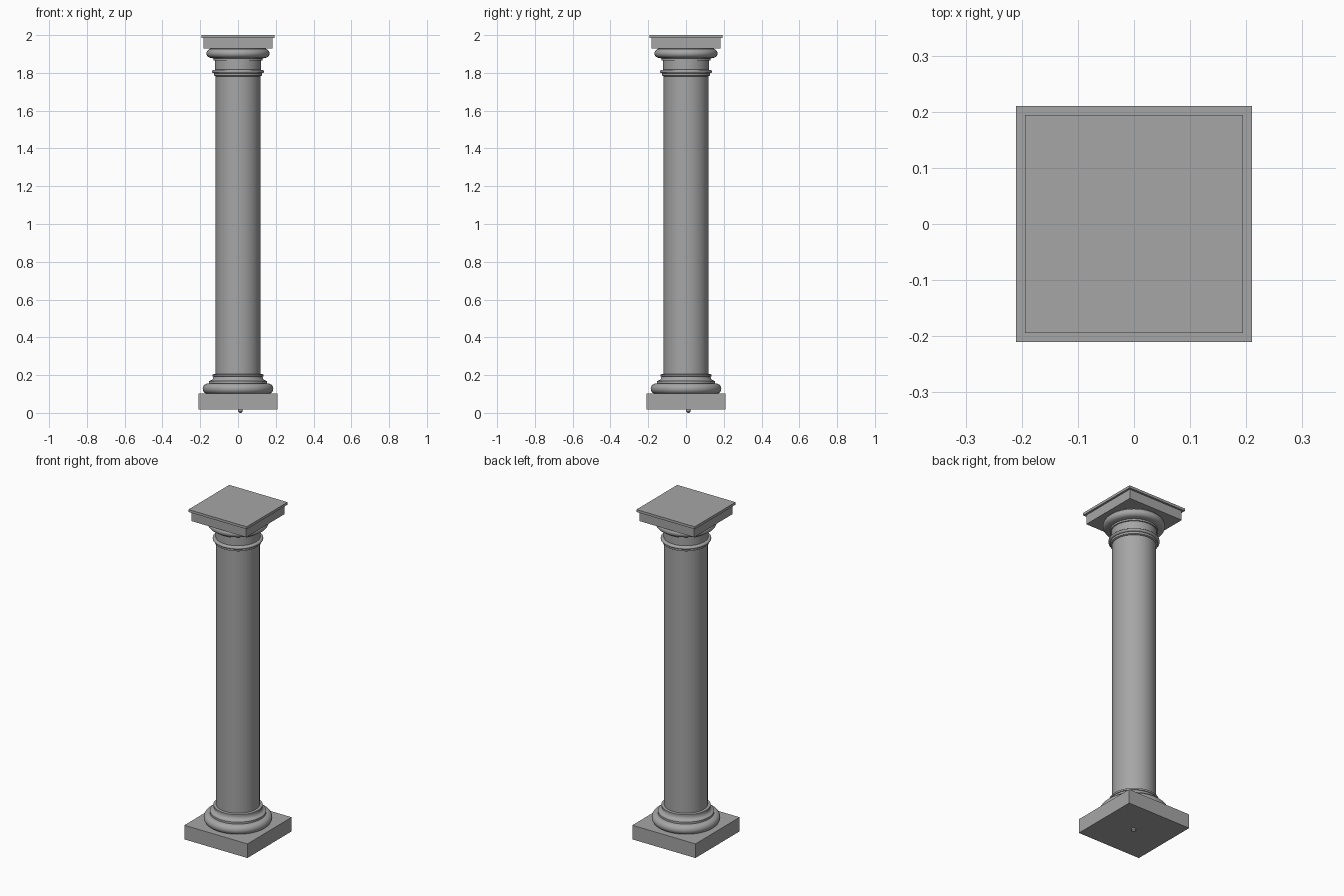
import bpy, bmesh, math

if "Cube" in bpy.data.objects:
    bpy.data.objects.remove(bpy.data.objects["Cube"])

stone = bpy.data.materials.new("grey_stone")
stone.diffuse_color = (0.38, 0.38, 0.38, 1)
stone.use_nodes = True
stone.node_tree.nodes["Principled BSDF"].inputs["Base Color"].default_value = stone.diffuse_color


def finish(name, bm):
    bmesh.ops.recalc_face_normals(bm, faces=bm.faces)
    mesh = bpy.data.meshes.new(name)
    bm.to_mesh(mesh)
    bm.free()
    mesh.materials.append(stone)
    obj = bpy.data.objects.new(name, mesh)
    bpy.context.collection.objects.link(obj)
    return obj


def slab(name, half, z0, z1):
    bm = bmesh.new()
    bmesh.ops.create_cube(bm, size=1)
    for v in bm.verts:
        v.co = (v.co.x * 2 * half, v.co.y * 2 * half, z0 if v.co.z < 0 else z1)
    return finish(name, bm)


def lathe(name, profile, center=(0, 0), sides=64):
    """Turn an open (radius, z) profile round the vertical axis and cap it."""
    bm = bmesh.new()
    rings = []
    for r, z in profile:
        rings.append([bm.verts.new((center[0] + r * math.cos(2 * math.pi * i / sides),
                                    center[1] + r * math.sin(2 * math.pi * i / sides), z))
                      for i in range(sides)])
    for a, b in zip(rings, rings[1:]):
        for i in range(sides):
            j = (i + 1) % sides
            bm.faces.new((a[i], a[j], b[j], b[i]))
    bm.faces.new(rings[0][::-1])
    bm.faces.new(rings[-1])
    obj = finish(name, bm)
    bpy.ops.object.select_all(action='DESELECT')
    obj.select_set(True)
    bpy.context.view_layer.objects.active = obj
    bpy.ops.object.shade_smooth_by_angle(angle=math.radians(35))
    return obj


def arc(r, z, dr, dz, a0, a1, n=10):
    """Elliptical arc points in the (radius, z) plane, angles in degrees."""
    return [(r + dr * math.cos(math.radians(a0 + (a1 - a0) * i / n)),
             z + dz * math.sin(math.radians(a0 + (a1 - a0) * i / n))) for i in range(n + 1)]


# Square plinth with a small locating pin beneath
slab("plinth", 0.21, 0.017, 0.102)
lathe("locating_pin", [(0.004, 0.0), (0.012, 0.008), (0.012, 0.02)], (0.013, 0.013), 12)

# Base: rounded torus, fillet, hollow scotia and upper fillet
lathe("base_torus", arc(0.158, 0.128, 0.029, 0.028, -90, 90))
lathe("base_scotia", [(0.153, 0.15), (0.153, 0.168)]
      + arc(0.15, 0.193, 0.02, 0.022, 260, 180, 6)
      + [(0.134, 0.194), (0.134, 0.204), (0.118, 0.206)])

# Shaft
lathe("shaft", [(0.119, 0.19), (0.119, 1.79)])

# Necking ring and neck
lathe("necking_ring", [(0.119, 1.782), (0.127, 1.786), (0.127, 1.798)]
      + arc(0.127, 1.807, 0.011, 0.009, -90, 90, 8) + [(0.119, 1.817)])
lathe("neck", [(0.122, 1.80), (0.122, 1.875)])

# Capital: fillet and bulging echinus
lathe("capital_fillet", [(0.129, 1.866), (0.129, 1.88)])
lathe("echinus", [(0.13, 1.876)] + arc(0.14, 1.903, 0.027, 0.024, -90, 70)
      + [(0.149, 1.93)])

# Square abacus with a thin projecting top
slab("abacus", 0.182, 1.929, 1.986)
slab("abacus_cap", 0.194, 1.985, 2.0)
